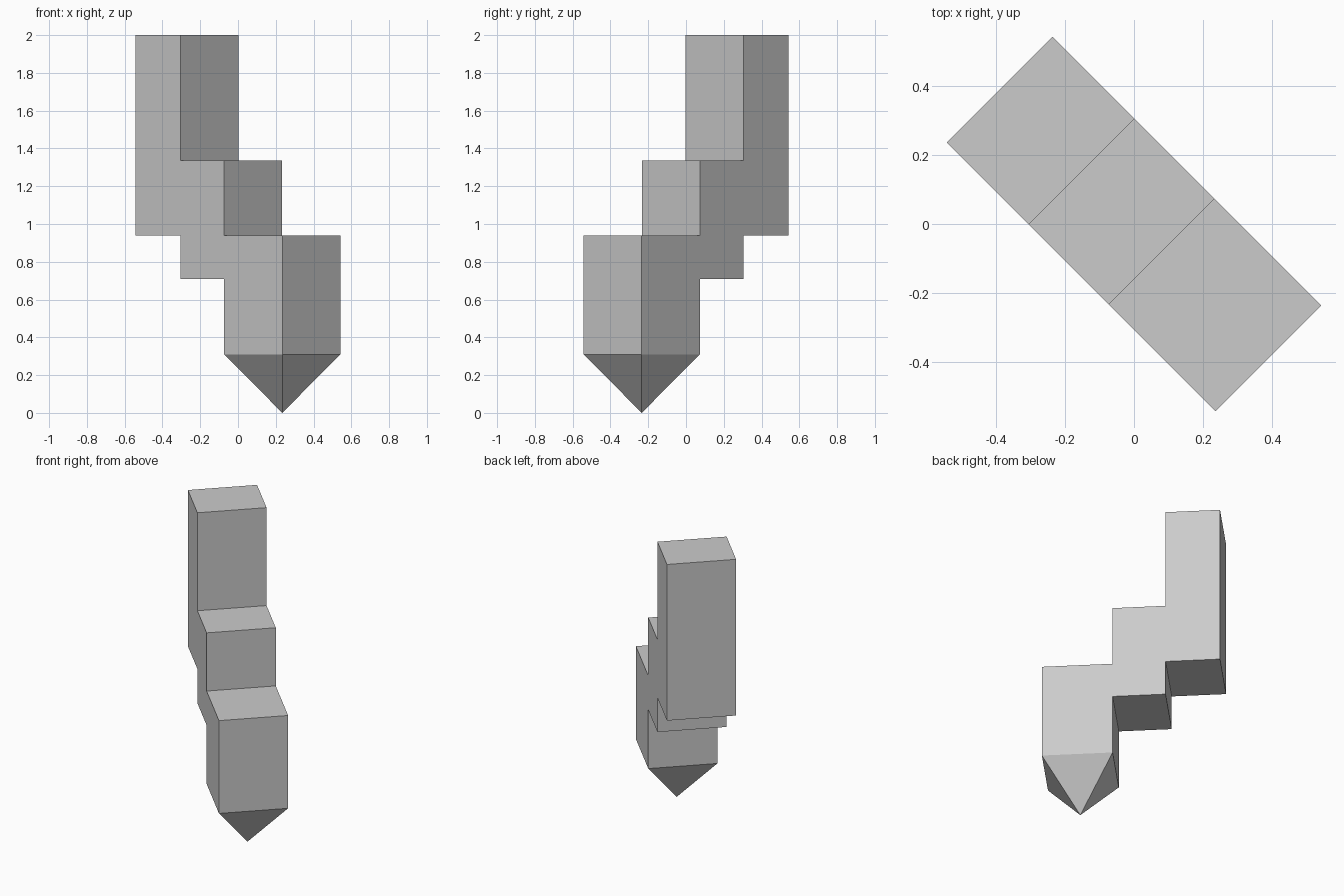
import bpy, bmesh
from math import radians
from mathutils import Matrix, Vector

if "Cube" in bpy.data.objects:
    bpy.data.objects.remove(bpy.data.objects["Cube"])

HALF_WIDTH = 0.216
TIP_BASE = 0.31

# Stepped side profile: (distance along the body, height)
profile = [(-0.55, 2.0), (-0.55, 0.94), (-0.214, 0.94), (-0.214, 0.708),
           (0.113, 0.708), (0.113, TIP_BASE), (0.55, TIP_BASE), (0.55, 0.94),
           (0.113, 0.94), (0.113, 1.335), (-0.214, 1.335), (-0.214, 2.0)]

bm = bmesh.new()

# Stepped body: extrude the profile across its width
side = bm.faces.new([bm.verts.new((u, -HALF_WIDTH, z)) for u, z in profile])
ext = bmesh.ops.extrude_face_region(bm, geom=[side], use_keep_orig=True)
moved = [g for g in ext["geom"] if isinstance(g, bmesh.types.BMVert)]
bmesh.ops.translate(bm, verts=moved, vec=Vector((0, 2 * HALF_WIDTH, 0)))
bmesh.ops.recalc_face_normals(bm, faces=bm.faces)

# Pointed tip: pull the centre of the lowest face down to the ground
base = [f for f in bm.faces if all(abs(v.co.z - TIP_BASE) < 1e-4 for v in f.verts)]
tip = bmesh.ops.poke(bm, faces=base)["verts"][0]
tip.co.z = 0
bmesh.ops.recalc_face_normals(bm, faces=bm.faces)

# Turn the body diagonally in plan
bm.transform(Matrix.Rotation(radians(-45), 4, 'Z'))

mesh = bpy.data.meshes.new("stepped_spike")
bm.to_mesh(mesh)
bm.free()
bpy.context.collection.objects.link(bpy.data.objects.new("stepped_spike", mesh))
